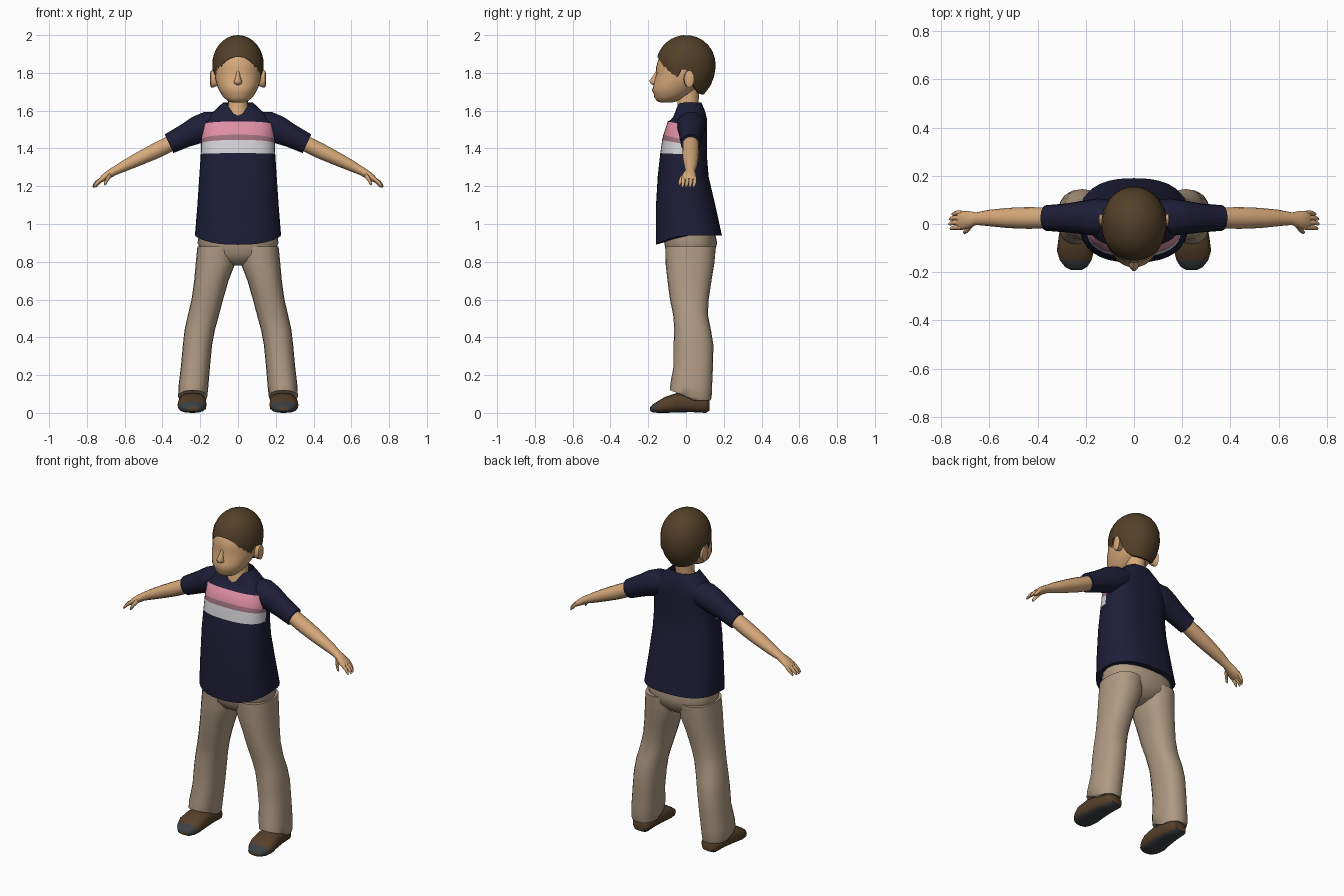
import bpy, bmesh, math
from mathutils import Vector


def paint(name, r, g, b):
    m = bpy.data.materials.new(name)
    m.diffuse_color = [(c / 255) ** 2.2 for c in (r, g, b)] + [1]
    return m


NAVY = paint("navy_cloth", 35, 35, 58)
PINK = paint("pink_stripe", 222, 142, 163)
ROSE = paint("dusky_rose_stripe", 158, 112, 126)
WHITE = paint("white_stripe", 212, 210, 214)
SKIN = paint("skin", 214, 168, 122)
HAIR = paint("brown_hair", 84, 66, 44)
KHAKI = paint("khaki_cloth", 174, 153, 130)
SHOE = paint("brown_leather", 86, 66, 46)
SOLE = paint("slate_sole", 62, 66, 68)


def skin(name, rows, mats, rule=None, caps=(True, True), mirror=False):
    """Join rows of points into a closed tube."""
    bm = bmesh.new()
    vs = [[bm.verts.new(p) for p in row] for row in rows]
    n = len(rows[0])
    for j in range(len(rows) - 1):
        for i in range(n):
            k = (i + 1) % n
            f = bm.faces.new((vs[j][i], vs[j][k], vs[j + 1][k], vs[j + 1][i]))
            if rule:
                f.material_index = rule(j, f.calc_center_median())
    if caps[0]:
        bm.faces.new(vs[0][::-1])
    if caps[1]:
        bm.faces.new(vs[-1])
    bmesh.ops.recalc_face_normals(bm, faces=bm.faces)
    me = bpy.data.meshes.new(name)
    bm.to_mesh(me)
    bm.free()
    ob = bpy.data.objects.new(name, me)
    bpy.context.collection.objects.link(ob)
    for m in mats:
        me.materials.append(m)
    if mirror:
        ob.modifiers.new("mirror", 'MIRROR').use_mirror_merge = False
    bpy.ops.object.select_all(action='DESELECT')
    ob.select_set(True)
    bpy.context.view_layer.objects.active = ob
    bpy.ops.object.shade_smooth_by_angle(angle=math.radians(50))
    return ob


def power(c, e):
    return math.copysign(abs(c) ** e, c)


def loft(name, rings, mats, u=(1, 0, 0), v=(0, 1, 0), n=20, e=1.0, **kw):
    """Rings are (centre, radius along u, radius along v, front dip, dip power)."""
    u, v = Vector(u), Vector(v)
    rows = []
    for c, a, b, dip, pw in rings:
        row = []
        for i in range(n):
            t = 2 * math.pi * i / n
            p = Vector(c) + u * a * power(math.cos(t), e) + v * b * power(math.sin(t), e)
            p.z += dip * max(0, -math.sin(t)) ** pw
            row.append(p)
        rows.append(row)
    return skin(name, rows, mats, **kw)


def level(z, x0, x1, y0, y1, dip=0, pw=1):
    """Horizontal ring from its extents."""
    return ((x0 + x1) / 2, (y0 + y1) / 2, z), (x1 - x0) / 2, (y1 - y0) / 2, dip, pw


def upright(name, table, mats, **kw):
    return loft(name, [level(z, -w, w, *r) for z, w, *r in table], mats, **kw)


# Shirt body with three front stripes and an open neckline
upright("shirt_body", [
    (.94, .228, -.16, .19, -.05, 1.5), (1.10, .215, -.16, .155, -.02, 1.5),
    (1.25, .205, -.15, .12), (1.37, .197, -.136, .11, .005),
    (1.425, .195, -.126, .11, .02), (1.445, .195, -.12, .11, .028),
    (1.525, .19, -.097, .112, .018), (1.56, .168, -.083, .11, -.01),
    (1.60, .125, -.070, .10, -.045, 6), (1.642, .08, -.057, .082, -.065, 6),
], [NAVY, WHITE, ROSE, PINK], n=32, e=.8, caps=(True, False),
    rule=lambda j, c: {3: 1, 4: 2, 5: 3}.get(j, 0) if c.y < -.02 else 0)

# Arms run down and outward; their rings face along this slope
ACROSS, UP = (0, 1, 0), (.42, 0, .907)


def limb(name, table, mat, n=14):
    loft(name, [((x, y, z), a, b, 0, 1) for x, y, z, a, b in table], [mat],
         u=ACROSS, v=UP, n=n, mirror=True)


limb("sleeve", [(.09, .028, 1.54, .07, .06), (.15, .028, 1.525, .078, .075),
                (.21, .027, 1.50, .07, .075), (.28, .025, 1.467, .06, .063),
                (.365, .025, 1.425, .053, .055)], NAVY, 18)
limb("arm", [(.33, .025, 1.44, .043, .043), (.44, .025, 1.385, .045, .042),
             (.52, .025, 1.347, .042, .037), (.60, .025, 1.308, .034, .03),
             (.655, .022, 1.28, .026, .023), (.685, .018, 1.262, .036, .022),
             (.715, .015, 1.242, .04, .018), (.73, .015, 1.23, .036, .012)], SKIN)
for i in range(4):
    y = -.014 + .02 * i
    r = (0, .006, .004, -.008)[i]
    limb(f"finger_{i + 1}", [(.715, y, 1.243, .0105, .011), (.742 + r, y, 1.222, .010, .010),
                             (.757 + r, y - .004, 1.205, .008, .008),
                             (.763 + r, y - .006, 1.196, .004, .004)], SKIN, 8)
limb("thumb", [(.675, -.005, 1.262, .014, .014), (.692, -.025, 1.238, .012, .012),
               (.703, -.033, 1.217, .009, .010), (.708, -.034, 1.208, .004, .004)], SKIN, 8)

# Trousers: hips and flared legs
upright("trouser_hips", [(.78, .03, -.04, .07), (.80, .10, -.08, .115), (.84, .19, -.105, .15),
                         (.90, .214, -.115, .165), (.97, .205, -.12, .15)],
        [KHAKI], n=24, e=.85)
loft("trouser_leg", [level(*r) for r in (
    (.065, .17, .308, -.045, .13, .045), (.085, .163, .317, -.085, .136, .035),
    (.14, .157, .315, -.083, .138, .015), (.25, .148, .302, -.065, .143),
    (.36, .137, .292, -.066, .145), (.44, .122, .283, -.062, .132),
    (.52, .10, .265, -.068, .116), (.60, .079, .246, -.085, .12),
    (.70, .05, .232, -.098, .135), (.79, .015, .224, -.108, .15),
    (.88, .012, .215, -.11, .158))], [KHAKI], n=20, e=.85, mirror=True)

# Shoes, lofted heel to toe, with dark toe caps and soles
loft("shoe", [((x, y, (z0 + z1) / 2), w, (z1 - z0) / 2, 0, 1) for y, x, w, z0, z1 in (
    (.125, .232, .036, .012, .06), (.105, .233, .054, 0, .08), (.03, .236, .062, .004, .095),
    (-.05, .24, .072, .002, .105), (-.11, .243, .077, 0, .085), (-.15, .242, .066, 0, .062),
    (-.178, .24, .046, .003, .043), (-.19, .24, .024, .01, .03))],
    [SHOE, SOLE], v=(0, 0, 1), n=16, e=.75, mirror=True,
    rule=lambda j, c: 1 if c.z < .012 or c.y < -.14 else 0)

# Neck and head
upright("neck", [(1.53, .075, -.07, .05), (1.58, .062, -.058, .06), (1.63, .052, -.045, .066),
                 (1.74, .055, -.045, .075)], [SKIN], n=18)
upright("head", [(1.643, .03, -.135, -.075), (1.652, .055, -.155, -.04), (1.672, .078, -.168, .0),
                 (1.69, .09, -.171, .03), (1.708, .10, -.18, .05), (1.73, .11, -.173, .075),
                 (1.765, .12, -.167, .10), (1.798, .124, -.156, .12), (1.825, .125, -.16, .13),
                 (1.86, .124, -.15, .135), (1.91, .11, -.13, .12), (1.95, .085, -.10, .09),
                 (1.975, .04, -.05, .05)], [SKIN], n=28, e=.95)
upright("nose", [(1.737, .012, -.178, -.14), (1.744, .022, -.19, -.14), (1.758, .02, -.196, -.14),
                 (1.78, .012, -.179, -.14), (1.81, .008, -.16, -.13)], [SKIN], n=10)
loft("ear", [((x, y, 1.768), a, b, 0, 1) for x, y, a, b in (
    (.108, .01, .02, .036), (.128, .012, .025, .044), (.143, .018, .026, .046),
    (.147, .02, .016, .034))], [SKIN], u=ACROSS, v=(0, 0, 1), n=12, mirror=True)

# Hair cap: an oval shell whose lower edge follows the hairline
HAIRLINE = [(-1, 1.885), (-.88, 1.865), (-.72, 1.825), (-.52, 1.755), (-.36, 1.76),
            (-.15, 1.825), (.12, 1.81), (.3, 1.73), (.6, 1.695), (1, 1.685)]


def hairline(s):
    for (a, za), (b, zb) in zip(HAIRLINE, HAIRLINE[1:]):
        if s <= b:
            return za + (zb - za) * (s - a) / (b - a)
    return HAIRLINE[-1][1]


N, rows = 36, []
for t in (-.02, 0, .15, .3, .45, .6, .73, .84, .92, .97, .995):
    row = []
    for i in range(N):
        a = 2 * math.pi * i / N
        z = hairline(math.sin(a))
        z += (2 - z) * max(t, 0)
        h = (z - 1.845) / (.155 if z > 1.845 else .2)
        r = math.sqrt(max(0, 1 - h * h)) * (.9 if t < 0 else 1)
        row.append((.136 * r * math.cos(a), .157 * r * math.sin(a), z))
    rows.append(row)
skin("hair", rows, [HAIR], caps=(False, True))
